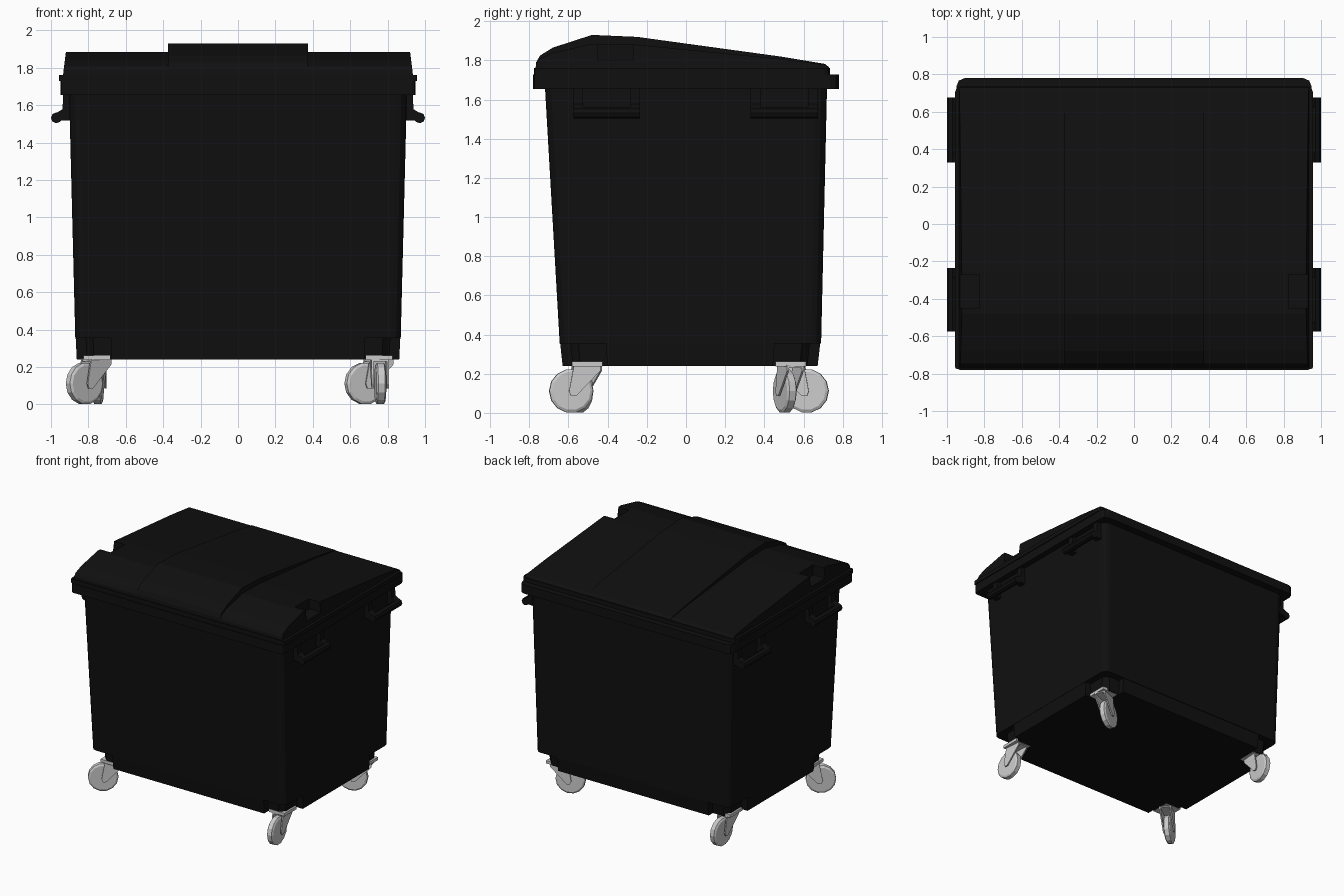
import bpy, bmesh, math
from mathutils import Matrix, Vector

if "Cube" in bpy.data.objects:
    bpy.data.objects.remove(bpy.data.objects["Cube"])

black = bpy.data.materials.new("black_plastic")
black.diffuse_color = (0.005, 0.005, 0.005, 1)
black.use_nodes = True
black.node_tree.nodes["Principled BSDF"].inputs["Base Color"].default_value = black.diffuse_color


def loft(name, rings, mat=None):
    """Join equal-length rings of points into a closed solid."""
    bm = bmesh.new()
    vs = [[bm.verts.new(p) for p in r] for r in rings]
    n = len(vs[0])
    for a, b in zip(vs, vs[1:]):
        for i in range(n):
            j = (i + 1) % n
            bm.faces.new((a[i], a[j], b[j], b[i]))
    bm.faces.new(vs[0])
    bm.faces.new(vs[-1])
    bmesh.ops.recalc_face_normals(bm, faces=bm.faces)
    me = bpy.data.meshes.new(name)
    bm.to_mesh(me)
    bm.free()
    ob = bpy.data.objects.new(name, me)
    bpy.context.collection.objects.link(ob)
    if mat:
        me.materials.append(mat)
    return ob


def rect(x, y0, y1, z, rf=0.0, rb=0.0, seg=3):
    """Rectangle outline with rounded front (rf) and back (rb) corners."""
    pts = []
    for cx, cy, r, a0 in ((x - rb, y1 - rb, rb, 0), (rb - x, y1 - rb, rb, 90),
                          (rf - x, y0 + rf, rf, 180), (x - rf, y0 + rf, rf, 270)):
        for k in range(seg + 1):
            a = math.radians(a0 + 90 * k / seg)
            pts.append((cx + r * math.cos(a), cy + r * math.sin(a), z))
    return pts


def extrude_x(name, yz, x0, x1, mat=None):
    return loft(name, [[(x, y, z) for y, z in yz] for x in (x0, x1)], mat)


def extrude_y(name, xz, y0, y1, mat=None):
    return loft(name, [[(x, y, z) for x, z in xz] for y in (y0, y1)], mat)


# Tapered tub
loft("tub", [rect(0.87, -0.645, 0.69, 0.355, 0.05, 0.05),
             rect(0.903, -0.72, 0.72, 1.66, 0.06, 0.06)], black)

# Base with stepped-in corners above the castors
quarter = [(0.868, 0.41), (0.815, 0.41), (0.815, 0.55), (0.775, 0.59), (0.68, 0.59), (0.68, 0.643)]
back = [(x, y + 0.043) for x, y in quarter]
front = [(x, -y) for x, y in reversed(quarter)]
plan = back + [(-x, y) for x, y in reversed(back)] + [(-x, y) for x, y in reversed(front)] + front
loft("base", [[(x * 0.993, y * 0.98, 0.24) for x, y in plan],
              [(x, y, 0.36) for x, y in plan]], black)

# Rim in two tiers
loft("rim", [rect(0.95, -0.78, 0.78, z, 0.02, 0.045, 2) for z in (1.655, 1.728)], black)
loft("lid_flange", [rect(0.957, -0.775, 0.735, z, 0.01, 0.03, 2) for z in (1.728, 1.762)], black)

# Lid: raised centre, lower sides, cut-away grips at both edges
centre = [(-0.77, 1.74), (-0.765, 1.79), (-0.745, 1.825), (-0.68, 1.865), (-0.48, 1.93),
          (-0.25, 1.92), (0.48, 1.82), (0.71, 1.782), (0.73, 1.765), (0.73, 1.74)]
side = [(-0.77, 1.74), (-0.765, 1.785), (-0.745, 1.81), (-0.68, 1.838), (-0.48, 1.885),
        (-0.25, 1.88), (0.48, 1.808), (0.71, 1.778), (0.73, 1.763), (0.73, 1.74)]
grip = side[:5] + [(-0.45, 1.884), (-0.45, 1.80), (-0.27, 1.80), (-0.27, 1.881)] + side[5:]
lid = [extrude_x("lid_centre", centre, -0.375, 0.375, black),
       extrude_x("lid_side_panels", side, -0.825, 0.825, black),
       extrude_x("lid_edge_right", grip, 0.825, 0.938, black),
       extrude_x("lid_edge_left", grip, -0.938, -0.825, black)]
for ob in lid[2:]:
    for v in ob.data.vertices:
        if abs(v.co.x) > 0.9:
            v.co.x *= 1 - 0.13 * (v.co.z - 1.74)

# Side handles: bar on two brackets under the rim
arm = [(0.88, 1.66), (0.935, 1.66), (0.938, 1.578), (0.98, 1.553), (0.98, 1.51), (0.94, 1.518), (0.88, 1.518)]
bar = [(0.971 + 0.029 * math.cos(k * math.pi / 4), 1.532 + 0.029 * math.sin(k * math.pi / 4))
       for k in range(8)]
for sx, sname in ((1, "right"), (-1, "left")):
    for y0, y1, yname in ((-0.575, -0.235, "front"), (0.33, 0.675, "back")):
        tag = f"{yname}_{sname}"
        extrude_y("handle_bar_" + tag, [(sx * x, z) for x, z in bar], y0, y1, black)
        for k, y in enumerate((y0, y1 - 0.05)):
            extrude_y(f"handle_bracket_{tag}_{k}", [(sx * x, z) for x, z in arm], y, y + 0.05, black)


# Swivel castors, each turned its own way
def castor(tag, x, y, angle):
    m = Matrix.Translation((x, y, 0)) @ Matrix.Rotation(math.radians(angle), 4, 'Z')
    ax, r, n = 0.082, 0.112, 14
    rings = []
    for v, rr in ((-0.026, 0.098), (-0.018, r), (0.018, r), (0.026, 0.098)):
        rings.append([m @ Vector((ax + rr * math.cos(2 * math.pi * k / n), v,
                                  r + rr * math.sin(2 * math.pi * k / n))) for k in range(n)])
    loft("wheel_" + tag, rings)
    fork = [(-0.065, 0.245), (-0.065, 0.215), (0.06, 0.085), (0.085, 0.085), (0.095, 0.11), (0.07, 0.245)]
    for k, v in enumerate((-0.046, 0.036)):
        loft(f"fork_{tag}_{k}", [[m @ Vector((u, w, z)) for u, z in fork] for w in (v, v + 0.01)])
    loft("fork_top_" + tag, [[m @ Vector((u, w, z)) for u, w in
                              ((-0.065, -0.046), (0.07, -0.046), (0.07, 0.046), (-0.065, 0.046))]
                             for z in (0.23, 0.245)])
    # Mounting plate stays square to the bin
    loft("mount_plate_" + tag, [[(x + a * 0.07, y + b * 0.078, z) for a, b in
                                 ((-1, -1), (1, -1), (1, 1), (-1, 1))] for z in (0.238, 0.262)])


castor("front_right", 0.755, -0.505, -86)
castor("front_left", -0.755, -0.505, 217)
castor("back_right", 0.755, 0.535, 202)
castor("back_left", -0.755, 0.535, 86)
